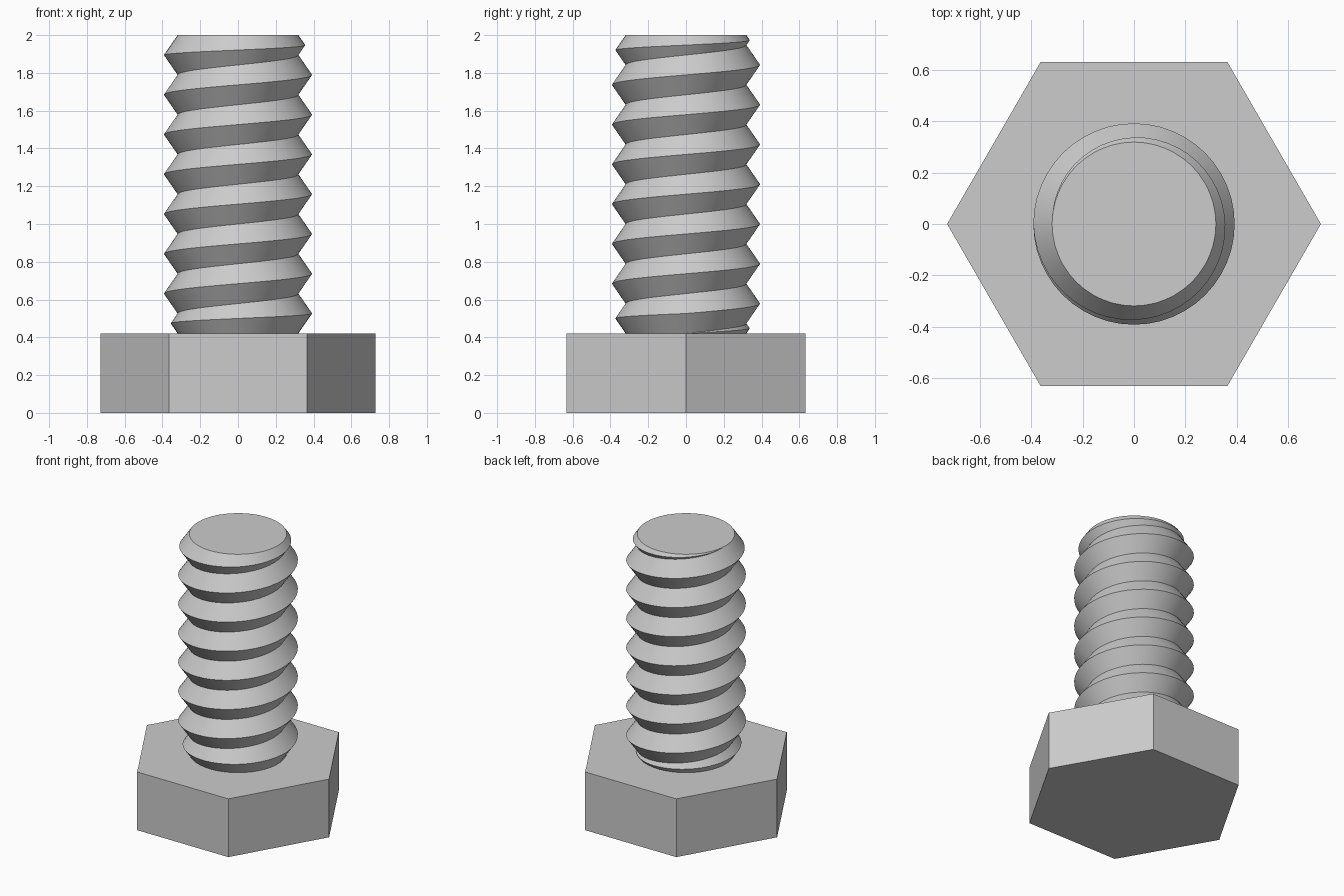
import bpy, bmesh
from math import cos, sin, pi, radians

cube = bpy.data.objects.get("Cube")
if cube:
    bpy.data.objects.remove(cube, do_unlink=True)

HEAD_R, HEAD_H, TOP = 0.729, 0.421, 2.0
ROOT_R, DEPTH, TURNS = 0.3195, 0.073, 7.5
PITCH = (TOP - HEAD_H) / TURNS
SEGS = 48

steel = bpy.data.materials.new("light grey steel")
steel.use_nodes = True
grey = (0.604, 0.604, 0.604, 1)
steel.diffuse_color = grey
steel.node_tree.nodes["Principled BSDF"].inputs["Base Color"].default_value = grey


def add_object(name, bm):
    bmesh.ops.recalc_face_normals(bm, faces=bm.faces)
    mesh = bpy.data.meshes.new(name)
    bm.to_mesh(mesh)
    bm.free()
    mesh.materials.append(steel)
    obj = bpy.data.objects.new(name, mesh)
    bpy.context.collection.objects.link(obj)
    return obj


# Hexagonal head, corners on the x axis
bm = bmesh.new()
hexagon = bm.faces.new([bm.verts.new((HEAD_R * cos(i * pi / 3), HEAD_R * sin(i * pi / 3), 0))
                        for i in range(6)])
prism = bmesh.ops.extrude_face_region(bm, geom=[hexagon], use_keep_orig=True)
top_verts = [g for g in prism["geom"] if isinstance(g, bmesh.types.BMVert)]
bmesh.ops.translate(bm, verts=top_verts, vec=(0, 0, HEAD_H))
add_object("hex_head", bm)

# Threaded shank: a V groove helix whose ridge fades out at both flat ends
bm = bmesh.new()
last = int((TURNS + 1) * SEGS)


def groove_z(i):
    return min(max(HEAD_H + PITCH * i / SEGS, HEAD_H), TOP)


def point(i, r, z):
    a = 2 * pi * i / SEGS
    return bm.verts.new((r * cos(a), r * sin(a), z))


groove = {i: point(i, ROOT_R, groove_z(i)) for i in range(-SEGS, last + 1)}
crest = []
for i in range(last + 1):
    low, high = groove_z(i - SEGS), groove_z(i)
    crest.append(point(i, ROOT_R + DEPTH * (high - low) / PITCH, (low + high) / 2))
for i in range(last):
    bm.faces.new((groove[i - SEGS], groove[i - SEGS + 1], crest[i + 1], crest[i]))
    bm.faces.new((crest[i], crest[i + 1], groove[i + 1], groove[i]))

# Flat end caps
bm.faces.new([groove[i] for i in range(-SEGS, 0)])
bm.faces.new([groove[i] for i in range(last - SEGS, last)])
bmesh.ops.remove_doubles(bm, verts=bm.verts, dist=0.0001)
shank = add_object("threaded_shank", bm)

bpy.ops.object.select_all(action="DESELECT")
shank.select_set(True)
bpy.context.view_layer.objects.active = shank
bpy.ops.object.shade_smooth_by_angle(angle=radians(30))
